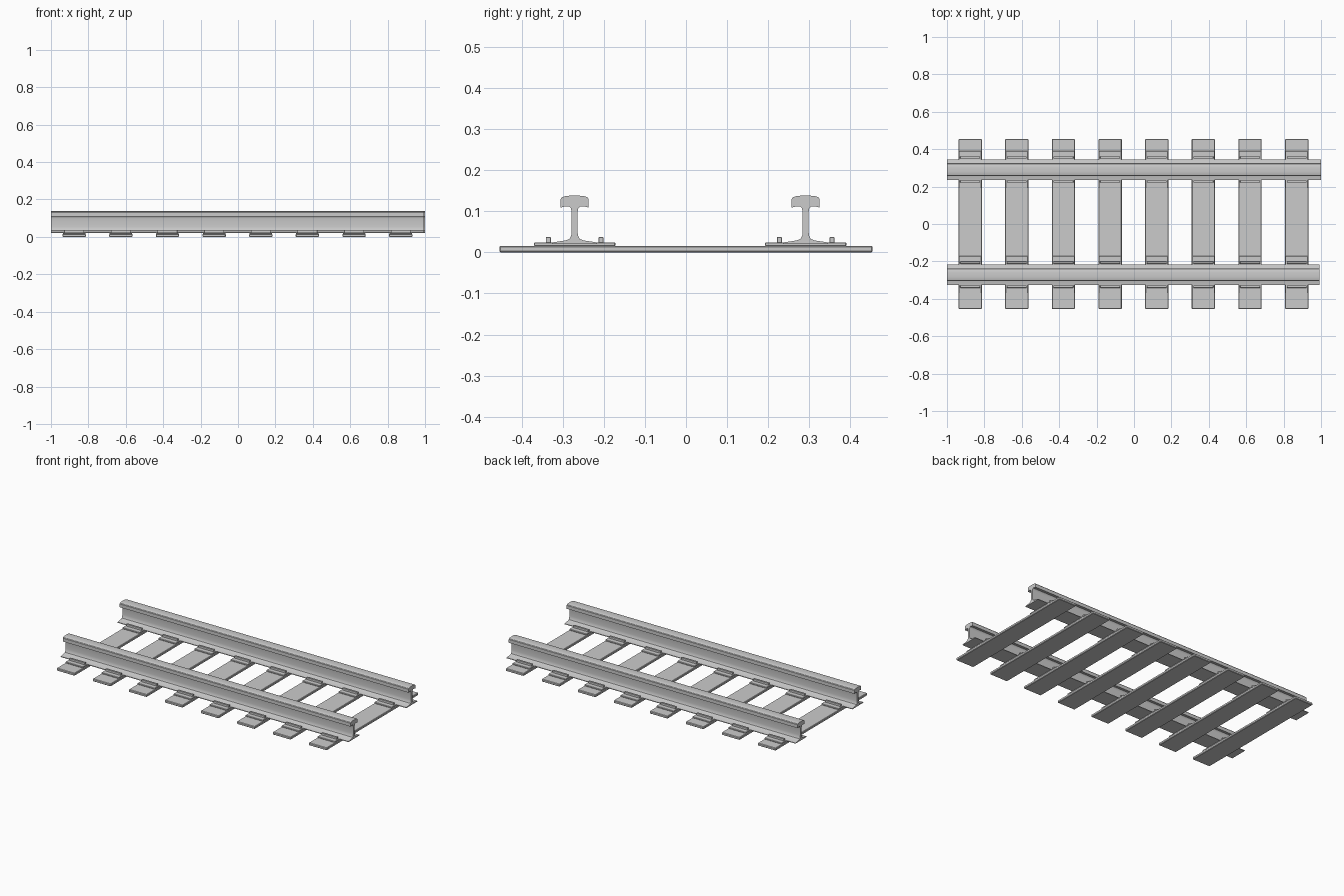
import bpy, bmesh

if "Cube" in bpy.data.objects:
    bpy.data.objects.remove(bpy.data.objects["Cube"])

RAIL_Y = (-0.271, 0.291)
SLEEPER_X = [-0.876 + 0.2494 * i for i in range(8)]


def make_object(name, bm):
    bmesh.ops.recalc_face_normals(bm, faces=bm.faces)
    me = bpy.data.meshes.new(name)
    bm.to_mesh(me)
    bm.free()
    ob = bpy.data.objects.new(name, me)
    bpy.context.collection.objects.link(ob)
    return ob


def box(name, x, y, z, bevel=0.0):
    bm = bmesh.new()
    bmesh.ops.create_cube(bm, size=1)
    for v in bm.verts:
        for i, (lo, hi) in enumerate((x, y, z)):
            v.co[i] = lo if v.co[i] < 0 else hi
    if bevel:
        bmesh.ops.bevel(bm, geom=bm.edges[:], offset=bevel, segments=1,
                        affect='EDGES', profile=0.5)
    return make_object(name, bm)


def extrude_profile(name, points, x0, x1):
    bm = bmesh.new()
    face = bm.faces.new([bm.verts.new((x0, y, z)) for y, z in points])
    new = bmesh.ops.extrude_face_region(bm, geom=[face])["geom"]
    for v in new:
        if isinstance(v, bmesh.types.BMVert):
            v.co.x = x1
    ob = make_object(name, bm)
    bpy.ops.object.select_all(action='DESELECT')
    ob.select_set(True)
    bpy.context.view_layer.objects.active = ob
    bpy.ops.object.shade_smooth_by_angle(angle=0.6)
    return ob


# Half cross-section of a rail: foot, web, head
half = [(0.055, 0.020), (0.055, 0.024), (0.022, 0.029), (0.012, 0.033),
        (0.008, 0.042), (0.007, 0.055), (0.007, 0.098), (0.009, 0.107),
        (0.014, 0.112), (0.022, 0.112), (0.034, 0.109), (0.034, 0.130),
        (0.031, 0.134), (0.022, 0.137), (0.010, 0.138)]
section = half + [(-y, z) for y, z in reversed(half)]

for side, ry, x1 in (("front", RAIL_Y[0], 0.993), ("back", RAIL_Y[1], 1.0)):
    extrude_profile(side + "_rail", [(y + ry, z) for y, z in section], -1.0, x1)

for i, x in enumerate(SLEEPER_X, 1):
    # Thin chamfered sleeper
    box(f"sleeper_{i}", (x - 0.0625, x + 0.0625), (-0.454, 0.454), (0, 0.016), 0.003)
    for side, ry in zip(("front", "back"), RAIL_Y):
        # Plate under the rail and a raised clip on each side of the foot
        box(f"{side}_base_plate_{i}", (x - 0.06, x + 0.06),
            (ry - 0.099, ry + 0.099), (0.0155, 0.024), 0.0015)
        for where, s in (("outer", -1), ("inner", 1)):
            cy = ry + s * 0.064
            box(f"{side}_{where}_clip_{i}", (x - 0.053, x + 0.053),
                (cy - 0.006, cy + 0.006), (0.02, 0.037), 0.001)
